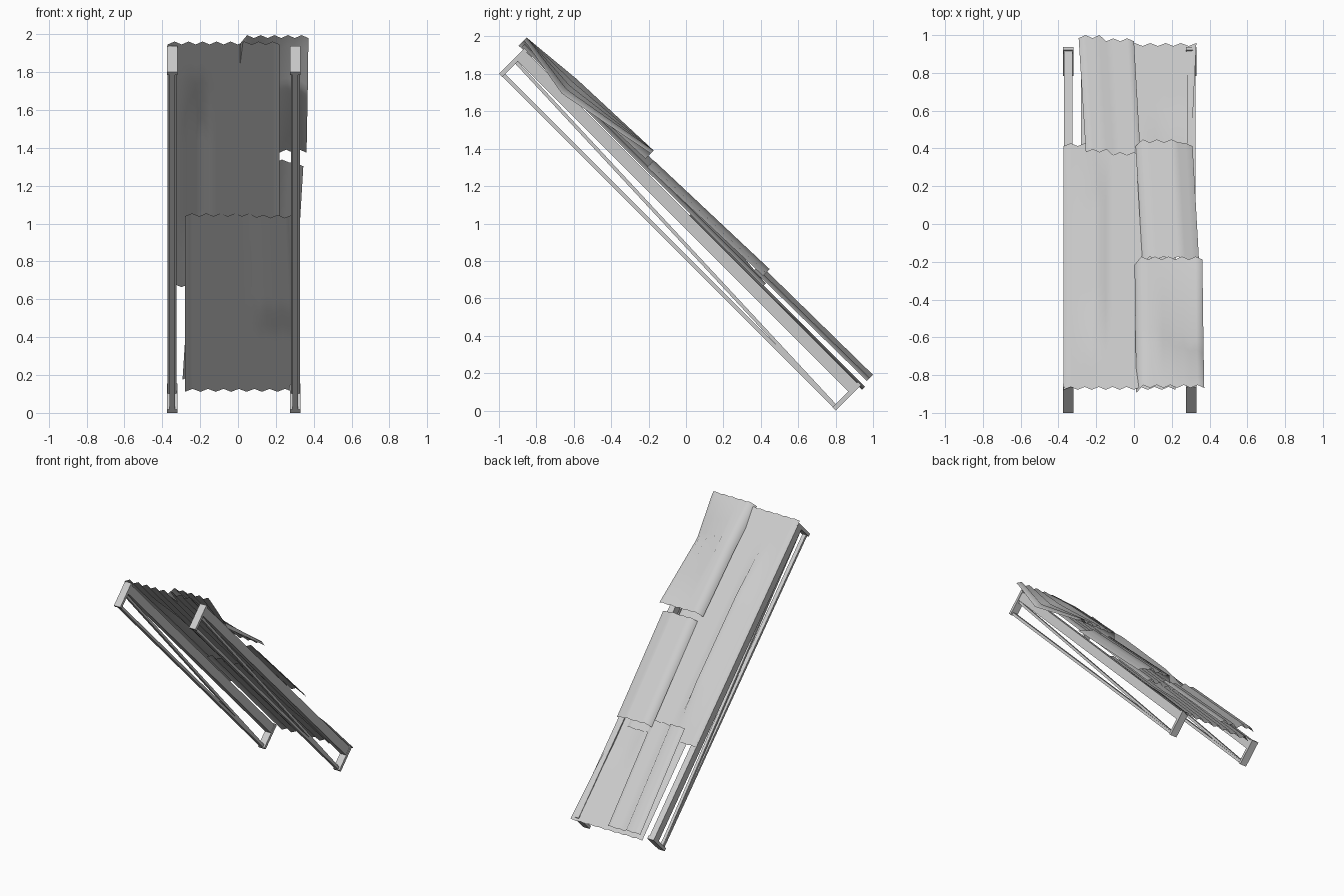
import bpy, math
from mathutils import Vector

old = bpy.data.objects.get("Cube")
if old:
    bpy.data.objects.remove(old, do_unlink=True)

R = math.sqrt(0.5)
metal = bpy.data.materials.new("weathered_grey")
metal.use_nodes = True
GREY = (0.6, 0.6, 0.6, 1)
metal.diffuse_color = GREY
metal.node_tree.nodes["Principled BSDF"].inputs["Base Color"].default_value = GREY


def mix(a, b, t):
    return a + (b - a) * t


def ramp(v, lo, hi):
    return max(0, min(1, (v - lo) / (hi - lo)))


def slope_point(x, along, height):
    """Point given along the 45 degree slope and square to it."""
    return Vector((x, (along + height) * R, (height - along) * R))


def beam(name, x, width, start, end, thick):
    """Straight bar between two (along, height) points."""
    bpy.ops.mesh.primitive_cube_add(size=1)
    ob = bpy.context.object
    ob.name = name
    a, b = slope_point(x, *start), slope_point(x, *end)
    d = b - a
    ob.location = (a + b) / 2
    ob.scale = (width, d.length, thick)
    ob.rotation_euler = (math.atan2(d.z, d.y), 0, 0)
    ob.data.materials.append(metal)


def sheet(name, high_x, low_x, y_range, heights, bend, amp=0.011, rows=24):
    """Corrugated sheet: zigzag across x, running down the slope.
    heights = (high end, low end); bend(s, y) adds a dent, s across the width."""
    cols = round((high_x[1] - high_x[0]) / 0.0365)
    verts, faces = [], []
    for j in range(rows + 1):
        t = j / rows
        for i in range(cols + 1):
            s = i / cols
            x = mix(mix(*high_x, s), mix(*low_x, s), t)
            y = mix(*y_range, t)
            h = mix(*heights, t)
            along = y / R - h
            h += amp * (1 if i % 2 else -1) + bend(s, y)
            verts.append(slope_point(x, along, h))
    w = cols + 1
    for j in range(rows):
        for i in range(cols):
            k = j * w + i
            faces.append((k, k + 1, k + w + 1, k + w))
    me = bpy.data.meshes.new(name)
    me.from_pydata(verts, [], faces)
    me.materials.append(metal)
    me.shade_smooth()
    ob = bpy.data.objects.new(name, me)
    bpy.context.collection.objects.link(ob)


# Two trusses: end plates, top beam, thin bottom rail and diagonal brace
TOP, LOW = -1.98, 0.566
for side, x in (("right", -0.348), ("left", 0.303)):
    for end, u in (("high", TOP + 0.012), ("low", LOW - 0.012)):
        beam(f"{side}_{end}_end_plate", x, 0.055, (u, 0.566), (u, 0.76), 0.024)
    beam(f"{side}_top_beam", x, 0.047, (TOP + 0.02, 0.719), (LOW - 0.02, 0.719), 0.066)
    beam(f"{side}_bottom_rail", x, 0.03, (TOP + 0.02, 0.579), (LOW - 0.02, 0.579), 0.02)
    beam(f"{side}_brace", x, 0.022, (TOP + 0.02, 0.675), (LOW - 0.02, 0.582), 0.018)


# Long sheet, with a raised split edge
def split_edge(s, y):
    run = ramp(y, -0.7, -0.4) * (1 - ramp(y, 0.1, 0.4))
    return 0.042 * run * ramp(s, 0.1, 0.31) * (s < 0.35)


sheet("long_sheet", (-0.372, 0.22), (-0.372, 0.22), (-0.87, 0.42), (0.766, 0.772), split_edge)


# Lower sheet under the overlaps, with a shallow torn step
def torn_step(s, y):
    return -0.012 * ramp(s, 0.6, 0.7) * (1 - ramp(y, 0.5, 0.65))


sheet("lower_sheet", (-0.28, 0.285), (-0.28, 0.33), (0.02, 0.95), (0.754, 0.756), torn_step)


# Upper overlap, sagging at its outer edge and lifting at the low end
def sag(s, y):
    kink = ramp(y, -0.85, -0.6) * (1 - ramp(y, -0.6, -0.18))
    return kink * mix(0.012, -0.078, ramp(s, 0.3, 1)) - 0.04 * (s == 0)


sheet("upper_overlap_sheet", (0.012, 0.372), (0.003, 0.362), (-0.86, -0.18), (0.797, 0.85), sag)


# Middle overlap: raised band between two folds
def folded_band(s, y):
    return 0.028 * (0 < s < 0.8)


sheet("middle_overlap_sheet", (0.045, 0.345), (0.008, 0.31), (-0.2, 0.42), (0.785, 0.812),
      folded_band)


# Bottom overlap: right-hand half raised by one fold
def folded_half(s, y):
    return 0.024 * (s < 0.4)


sheet("bottom_overlap_sheet", (-0.255, 0.035), (-0.293, 0.0), (0.37, 0.975), (0.797, 0.807),
      folded_half)
